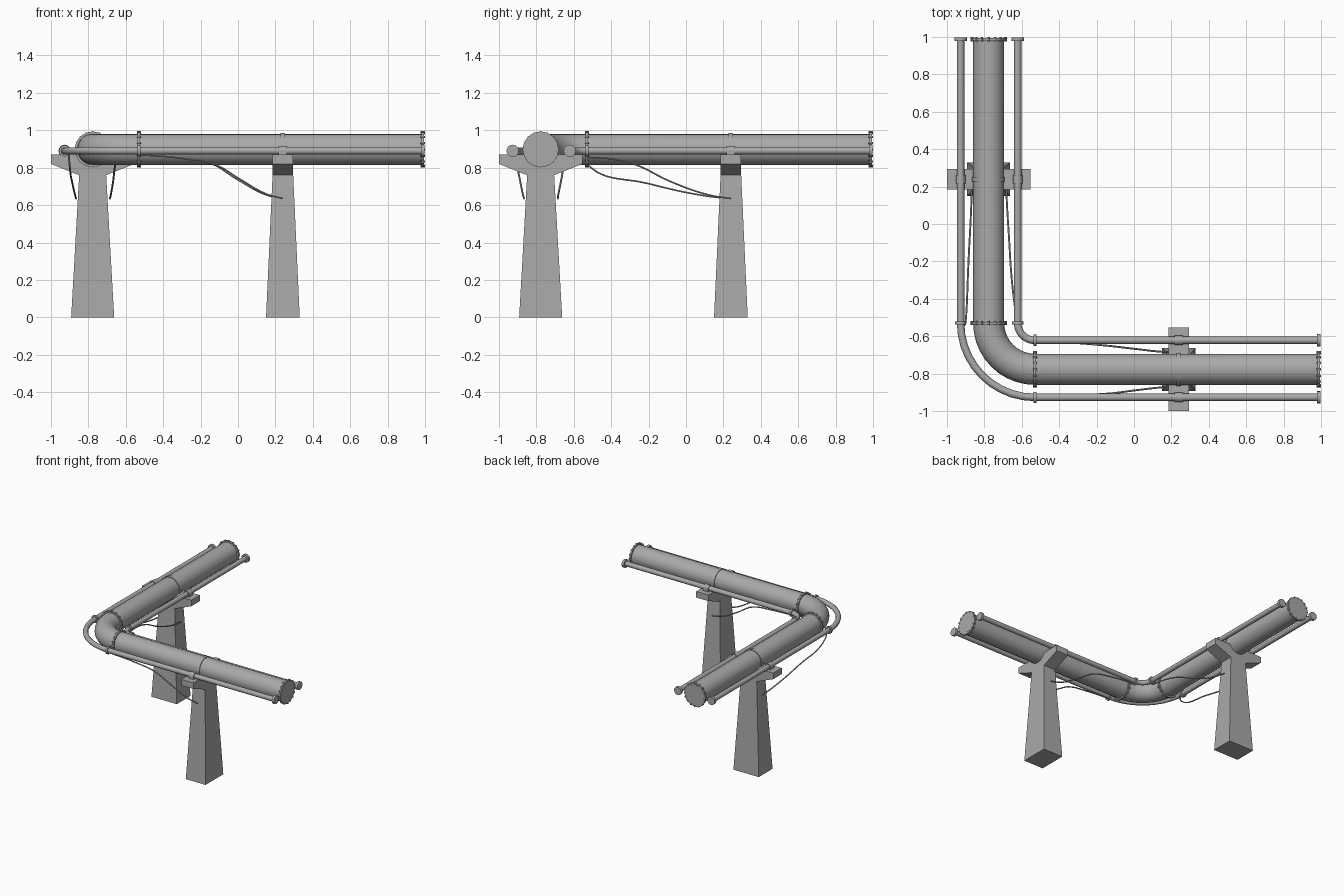
import bpy, bmesh, math
from mathutils import Matrix, Vector

cube = bpy.data.objects.get("Cube")
if cube:
    bpy.data.objects.remove(cube, do_unlink=True)

grey = bpy.data.materials.new("concrete_grey")
grey.use_nodes = True
colour = (0.4, 0.4, 0.4, 1)
grey.diffuse_color = colour
grey.node_tree.nodes["Principled BSDF"].inputs["Base Color"].default_value = colour

AXIS = -0.777   # centreline of the large pipe
BEND = -0.53    # where the straight runs meet the elbow
PIER = 0.24     # pier position along each arm
SMALL_Z = 0.89
MAIN_Z = 0.898
SWAP = Matrix(((0, 1, 0, 0), (1, 0, 0, 0), (0, 0, 1, 0), (0, 0, 0, 1)))
TURN = Matrix.Rotation(math.pi / 2, 4, 'Y')


def finish(obj, smooth=True):
    obj.data.materials.clear()
    obj.data.materials.append(grey)
    bpy.ops.object.select_all(action='DESELECT')
    obj.select_set(True)
    bpy.context.view_layer.objects.active = obj
    if smooth:
        bpy.ops.object.shade_smooth_by_angle(angle=math.radians(40))
    return obj


def mesh_object(name, bm, smooth=True):
    bmesh.ops.recalc_face_normals(bm, faces=bm.faces[:])
    mesh = bpy.data.meshes.new(name)
    bm.to_mesh(mesh)
    bm.free()
    obj = bpy.data.objects.new(name, mesh)
    bpy.context.collection.objects.link(obj)
    return finish(obj, smooth)


def both_arms(name, bm, smooth=True):
    # One copy on the x arm and its mirror image on the y arm
    other = bm.copy()
    other.transform(SWAP)
    mesh_object(name + "_side_arm", bm, smooth)
    mesh_object(name + "_back_arm", other, smooth)


def tube(name, points, radius, resolution, spline_type='POLY'):
    curve = bpy.data.curves.new(name, 'CURVE')
    curve.dimensions = '3D'
    curve.bevel_depth = radius
    curve.bevel_resolution = resolution
    curve.use_fill_caps = True
    curve.resolution_u = 6
    spline = curve.splines.new(spline_type)
    if spline_type == 'BEZIER':
        spline.bezier_points.add(len(points) - 1)
        for bp, p in zip(spline.bezier_points, points):
            bp.co = p
            bp.handle_left_type = bp.handle_right_type = 'AUTO'
    else:
        spline.points.add(len(points) - 1)
        for sp, p in zip(spline.points, points):
            sp.co = (*p, 1)
    obj = bpy.data.objects.new(name, curve)
    bpy.context.collection.objects.link(obj)
    bpy.ops.object.select_all(action='DESELECT')
    obj.select_set(True)
    bpy.context.view_layer.objects.active = obj
    bpy.ops.object.convert(target='MESH')
    return finish(bpy.context.view_layer.objects.active)


def bent_pipe(name, offset, z, radius, resolution):
    # Straight run, quarter bend, straight run
    r = BEND - offset
    points = [(0.995, offset, z)]
    for i in range(11):
        a = math.radians(270 - 9 * i)
        points.append((BEND + r * math.cos(a), BEND + r * math.sin(a), z))
    points.append((offset, 0.995, z))
    tube(name, points, radius, resolution)


def disc(bm, centre, radius, thickness, sides=24):
    bmesh.ops.create_cone(bm, cap_ends=True, segments=sides, radius1=radius, radius2=radius,
                          depth=thickness, matrix=Matrix.Translation(centre) @ TURN)


def box(bm, centre, size):
    bmesh.ops.create_cube(bm, size=1, matrix=Matrix.Translation(centre) @ Matrix.Diagonal((*size, 1)))


# Pipes
bent_pipe("main_pipe", AXIS, MAIN_Z, 0.083, 8)
small_pipes = {"outer": -0.927, "inner": -0.622}
for side, offset in small_pipes.items():
    bent_pipe(side + "_small_pipe", offset, SMALL_Z, 0.02, 3)

# Bolted flanges on the large pipe, collars on the small pipes
for label, x in (("elbow", BEND), ("end", 0.988)):
    bm = bmesh.new()
    disc(bm, (x, AXIS, MAIN_Z), 0.095, 0.013, 32)
    for i in range(16):
        a = math.tau * i / 16
        disc(bm, (x, AXIS + 0.092 * math.cos(a), MAIN_Z + 0.092 * math.sin(a)), 0.006, 0.022, 6)
    both_arms(label + "_flange", bm)
    for side, offset in small_pipes.items():
        bm = bmesh.new()
        if label == "end":
            disc(bm, (x, offset, SMALL_Z), 0.033, 0.02, 16)
        else:
            disc(bm, (x, offset, SMALL_Z), 0.03, 0.015, 16)
        both_arms(side + "_" + label + "_collar", bm)

# Tapered piers
bm = bmesh.new()
box(bm, (0, 0, 0.5), (1, 1, 1))
for v in bm.verts:
    top = v.co.z > 0.5
    v.co = Vector((PIER + v.co.x * (0.11 if top else 0.18),
                   AXIS + v.co.y * (0.144 if top else 0.23), 0.765 if top else 0))
both_arms("pier", bm, False)

# Crossbeams with sloped undersides
bm = bmesh.new()
profile = ((-0.223, 0.87), (-0.223, 0.82), (-0.073, 0.76), (0.073, 0.76), (0.223, 0.82), (0.223, 0.87))
face = bm.faces.new([bm.verts.new((PIER - 0.055, AXIS + y, z)) for y, z in profile])
extruded = bmesh.ops.extrude_face_region(bm, geom=[face])["geom"]
bmesh.ops.translate(bm, vec=(0.11, 0, 0), verts=[v for v in extruded if isinstance(v, bmesh.types.BMVert)])
bm.faces.ensure_lookup_table()
both_arms("crossbeam", bm, False)

# Strap around the large pipe and clamps on the small pipes
bm = bmesh.new()
disc(bm, (PIER, AXIS, MAIN_Z), 0.088, 0.025)
both_arms("main_strap", bm)
for side, offset in small_pipes.items():
    bm = bmesh.new()
    disc(bm, (PIER, offset, SMALL_Z), 0.026, 0.045, 12)
    box(bm, (PIER, offset, 0.878), (0.045, 0.05, 0.016))
    both_arms(side + "_clamp", bm)

# Hanging cables from the piers to the pipes
cables = {
    "side_arm_inner_cable": [(0.24, -0.685, 0.635), (0.15, -0.683, 0.655), (0.0, -0.667, 0.735),
                             (-0.15, -0.65, 0.825), (-0.33, -0.635, 0.855), (-0.53, -0.625, 0.87)],
    "side_arm_outer_cable": [(0.24, -0.866, 0.635), (0.15, -0.873, 0.66), (0.0, -0.89, 0.745),
                             (-0.12, -0.905, 0.815), (-0.3, -0.915, 0.85), (-0.53, -0.92, 0.87)],
    "back_arm_inner_cable": [(-0.685, 0.24, 0.635), (-0.68, 0.12, 0.655), (-0.668, -0.08, 0.725),
                             (-0.655, -0.28, 0.82), (-0.64, -0.42, 0.85), (-0.625, -0.53, 0.855)],
    "back_arm_outer_cable": [(-0.866, 0.24, 0.635), (-0.87, 0.1, 0.65), (-0.885, -0.2, 0.715),
                             (-0.9, -0.52, 0.81), (-0.905, -0.54, 0.87)],
}
for name, points in cables.items():
    tube(name, points, 0.005, 1, 'BEZIER')
